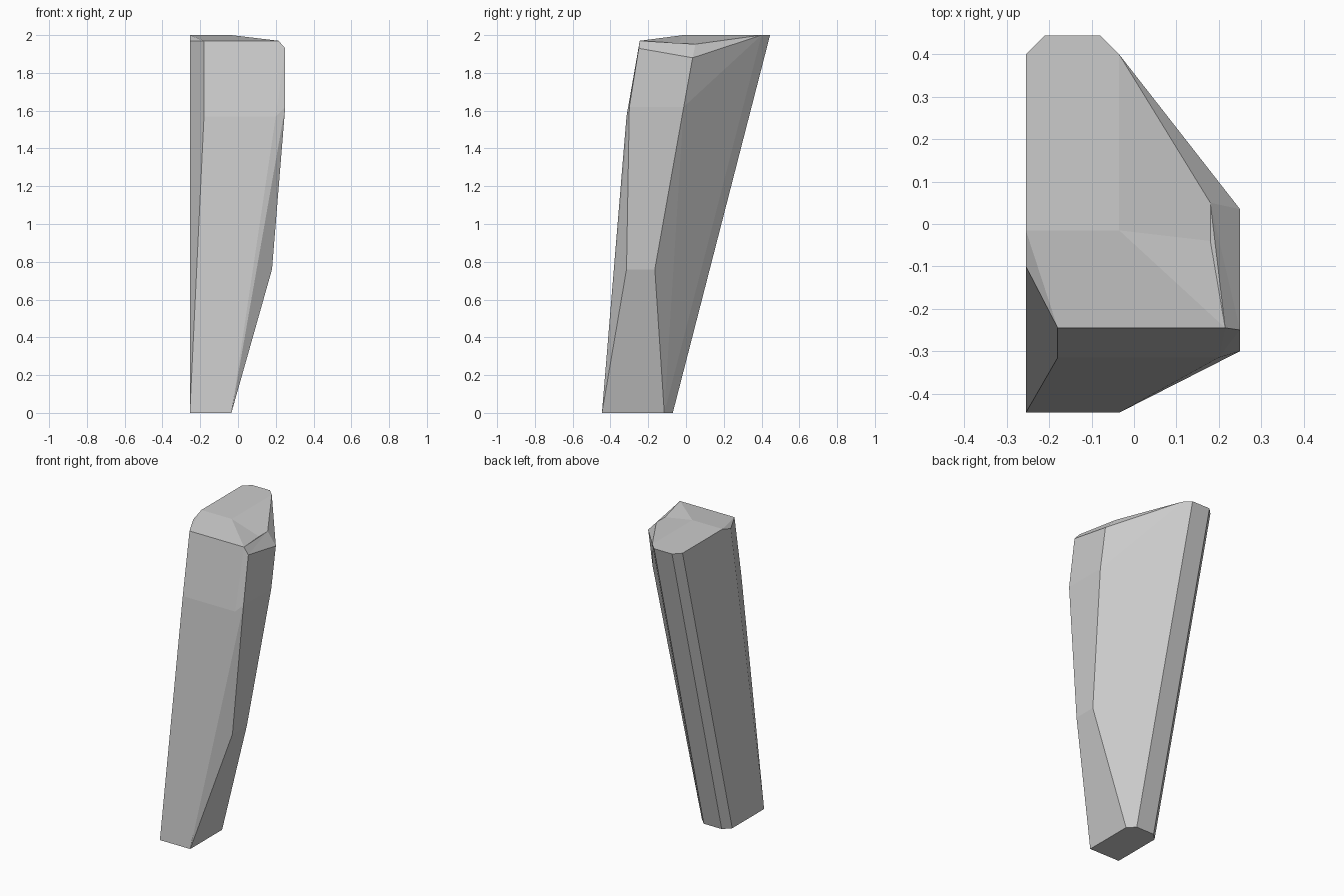
import bpy, bmesh

if "Cube" in bpy.data.objects:
    bpy.data.objects.remove(bpy.data.objects["Cube"])

# Corner points of the leaning, faceted stone slab
base = [(-0.255, -0.445, 0), (-0.035, -0.445, 0), (-0.035, -0.115, 0),
        (-0.08, -0.07, 0), (-0.21, -0.07, 0), (-0.255, -0.115, 0)]
belly = [(0.18, -0.315, 0.76), (0.18, -0.165, 0.76)]
shoulder = [(-0.18, -0.315, 1.57), (0.20, -0.315, 1.57),
            (0.25, -0.30, 1.62), (0.25, -0.012, 1.62)]
rim = [(-0.255, -0.10, 1.97), (-0.18, -0.245, 1.97), (0.215, -0.245, 1.97),
       (0.25, -0.25, 1.93), (0.25, 0.035, 1.88)]
crown = [(-0.255, -0.015, 2), (-0.035, -0.015, 2), (-0.035, 0.40, 2),
         (-0.08, 0.445, 2), (-0.21, 0.445, 2), (-0.255, 0.40, 2)]
dip = [(0.18, -0.04, 1.98), (0.18, 0.05, 1.98)]

# Skin the corners with flat facets
bm = bmesh.new()
for p in base + belly + shoulder + rim + crown + dip:
    bm.verts.new(p)
hull = bmesh.ops.convex_hull(bm, input=bm.verts[:])
loose = [v for v in bm.verts if not v.link_faces]
bmesh.ops.delete(bm, geom=loose, context='VERTS')

# Lower the worn corner at the right of the crown
for v in bm.verts:
    if abs(v.co.x - 0.18) < 0.001 and v.co.z > 1.9:
        v.co.z = 1.952
bmesh.ops.dissolve_limit(bm, angle_limit=0.01, verts=bm.verts[:], edges=bm.edges[:])
bmesh.ops.recalc_face_normals(bm, faces=bm.faces[:])

mesh = bpy.data.meshes.new("stone_slab")
bm.to_mesh(mesh)
bm.free()
slab = bpy.data.objects.new("stone_slab", mesh)
bpy.context.collection.objects.link(slab)

# Plain grey stone
grey = bpy.data.materials.new("stone_grey")
grey.diffuse_color = (0.6, 0.6, 0.6, 1)
grey.use_nodes = True
grey.node_tree.nodes["Principled BSDF"].inputs["Base Color"].default_value = grey.diffuse_color
mesh.materials.append(grey)
